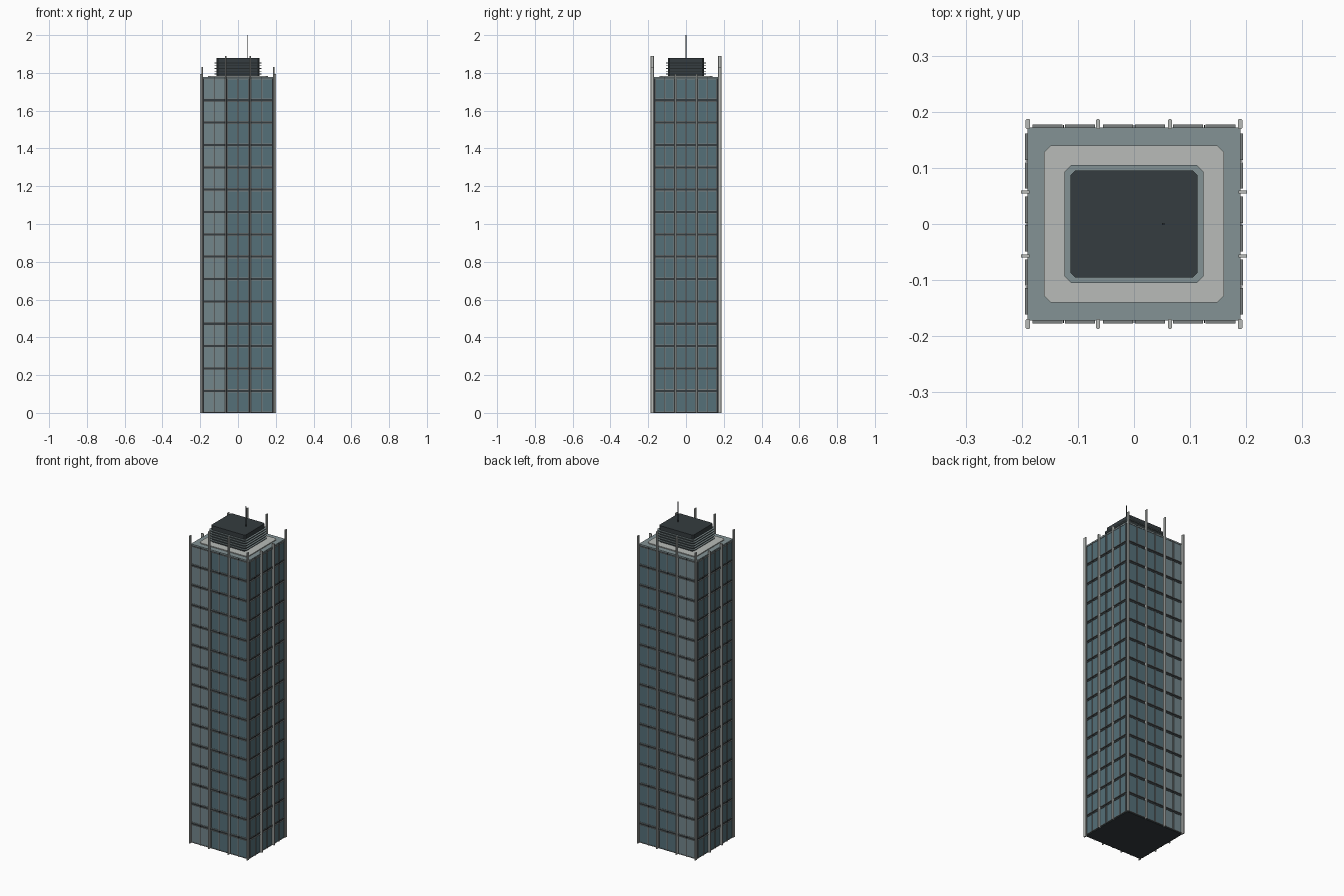
import bpy, bmesh
from mathutils import Matrix, Vector

if "Cube" in bpy.data.objects:
    bpy.data.objects.remove(bpy.data.objects["Cube"])

FLOORS, ROOF = 15, 1.775
FH = ROOF / FLOORS
HX, HY = 0.188, 0.171          # half size of the core


def material(name, rgb):
    m = bpy.data.materials.new(name)
    m.diffuse_color = (*rgb, 1)
    m.use_nodes = True
    m.node_tree.nodes["Principled BSDF"].inputs["Base Color"].default_value = m.diffuse_color
    return m


GLASS = material("glass", (0.09, 0.16, 0.19))
PALE_GLASS = material("pale_glass", (0.17, 0.24, 0.26))
DARK = material("dark_metal", (0.035, 0.045, 0.05))
STONE = material("pale_stone", (0.48, 0.50, 0.48))
FRAME = material("frame", (0.20, 0.22, 0.22))
DECK = material("deck", (0.23, 0.29, 0.30))


def boxes(name, items, mat, chamfer=0.0, vertical_only=True):
    """One object from (x0, x1, y0, y1, z0, z1) boxes, optional corner chamfer."""
    bm = bmesh.new()
    for x0, x1, y0, y1, z0, z1 in items:
        mtx = Matrix.Translation(((x0 + x1) / 2, (y0 + y1) / 2, (z0 + z1) / 2)) @ \
            Matrix.Diagonal((abs(x1 - x0), abs(y1 - y0), abs(z1 - z0), 1))
        bmesh.ops.create_cube(bm, size=1, matrix=mtx)
    if chamfer:
        edges = [e for e in bm.edges
                 if abs(e.verts[0].co.z - e.verts[1].co.z) > 1e-4]
        bmesh.ops.bevel(bm, geom=edges, offset=chamfer, segments=1, affect='EDGES')
    me = bpy.data.meshes.new(name)
    bm.to_mesh(me)
    bm.free()
    me.materials.append(mat)
    ob = bpy.data.objects.new(name, me)
    bpy.context.collection.objects.link(ob)
    return ob


def block(hx, hy, z0, z1):
    return (-hx, hx, -hy, hy, z0, z1)


def on_face(axis, side, u0, u1, d0, d1, z0, z1):
    """Box on a facade: u runs along the wall, d is the distance outwards."""
    d = sorted((side * d0, side * d1))
    return (u0, u1, *d, z0, z1) if axis == 'y' else (*d, u0, u1, z0, z1)


# Core with roof deck
boxes("tower_core", [block(HX, HY, 0, ROOF - 0.004)], DARK)
boxes("roof_deck", [block(0.19, 0.172, ROOF - 0.004, ROOF + 0.003)], DECK)
boxes("roof_terrace", [block(0.16, 0.14, ROOF, ROOF + 0.008)], STONE, 0.012)

# Facade layout: window edges and mullions per wall
glass, pale, frames, mullions = [], [], [], []
for axis, half, edge in (('y', 0.188, HY), ('x', 0.168, HX)):
    step = 2 * half / 6
    for side in (-1, 1):
        for f in range(FLOORS):
            z0, z1 = f * FH + 0.005, (f + 1) * FH - 0.008
            for k in range(6):
                u0 = -half + k * step + (0.007 if k % 2 == 0 else 0.002)
                u1 = -half + (k + 1) * step - (0.007 if k % 2 else 0.002)
                target = pale if axis == 'y' and k < 2 else glass
                target.append(on_face(axis, side, u0 + 0.002, u1 - 0.002,
                                      edge - 0.002, edge + 0.004, z0 + 0.002, z1 - 0.002))
                # thin sill and head rails around each window
                for za, zb in ((z0 - 0.001, z0 + 0.002), (z1 - 0.002, z1 + 0.001)):
                    frames.append(on_face(axis, side, u0, u1, edge - 0.002,
                                          edge + 0.006, za, zb))
                for ua, ub in ((u0, u0 + 0.002), (u1 - 0.002, u1)):
                    frames.append(on_face(axis, side, ua, ub, edge - 0.002,
                                          edge + 0.006, z0, z1))
        for k in (1, 3, 5):
            u = -half + k * step
            mullions.append(on_face(axis, side, u - 0.001, u + 0.001,
                                    edge - 0.002, edge + 0.005, 0, ROOF))
boxes("windows", glass, GLASS)
boxes("pale_windows", pale, PALE_GLASS)
boxes("window_frames", frames, FRAME)
boxes("mullions", mullions, DARK)

# Tall fins: corner and middle on front and back, short ones on the sides
corner, middle, side_fins = [], [], []
for s in (-1, 1):
    for u in (-0.189, 0.189):
        corner.append(on_face('y', s, u - 0.004, u + 0.004, 0.169, 0.187, 0, 1.83))
    for u in (-0.064, 0.064):
        middle.append(on_face('y', s, u - 0.0035, u + 0.0035, 0.169, 0.187, 0, 1.89))
    for u in (-0.057, 0.057):
        side_fins.append(on_face('x', s, u - 0.003, u + 0.003, 0.186, 0.201, 0, 1.795))
boxes("corner_fins", corner, STONE, 0.002)
boxes("middle_fins", middle, STONE, 0.002)
boxes("side_fins", side_fins, STONE)

# Plant room with louvre slats and mast
boxes("plant_room", [block(0.113, 0.095, ROOF, 1.88)], DARK, 0.008)
boxes("louvre_slats", [block(0.124, 0.105, z, z + 0.004)
                       for z in [1.792 + 0.0145 * i for i in range(5)]], DECK, 0.012)
boxes("mast", [(0.050, 0.054, -0.002, 0.002, 1.87, 2.0)], DARK)
